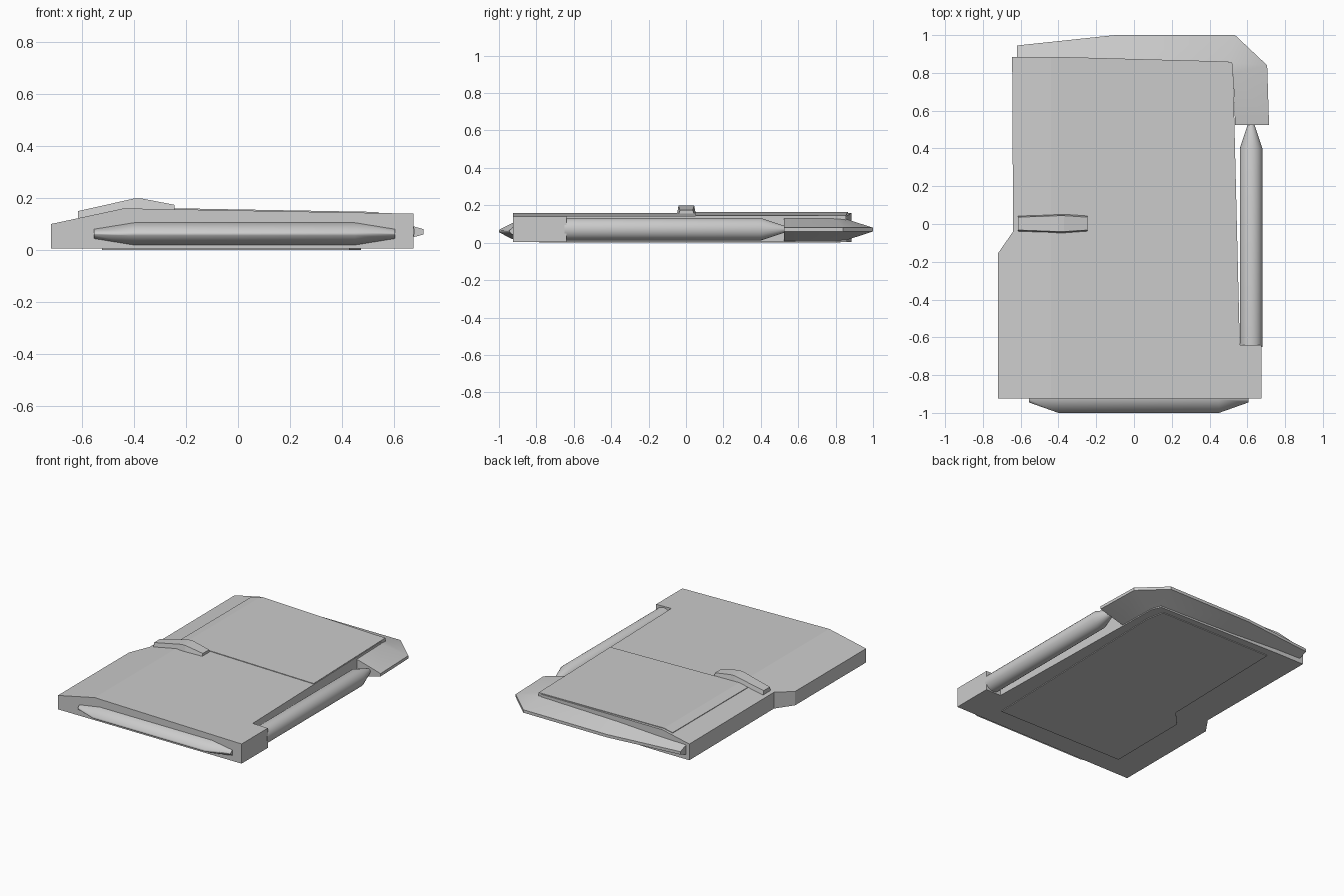
import bpy, bmesh, math

if "Cube" in bpy.data.objects:
    bpy.data.objects.remove(bpy.data.objects["Cube"])

RIDGE_X = -0.44


def finish(bm, name, smooth=None):
    bmesh.ops.recalc_face_normals(bm, faces=bm.faces[:])
    me = bpy.data.meshes.new(name)
    bm.to_mesh(me)
    bm.free()
    ob = bpy.data.objects.new(name, me)
    bpy.context.collection.objects.link(ob)
    if smooth:
        bpy.ops.object.select_all(action='DESELECT')
        ob.select_set(True)
        bpy.context.view_layer.objects.active = ob
        bpy.ops.object.shade_smooth_by_angle(angle=math.radians(smooth))
    return ob


def cover_height(x):
    # cover slopes down on both sides of the ridge
    if x < RIDGE_X:
        return 0.10 + (x + 0.72) / (RIDGE_X + 0.72) * 0.06
    return 0.16 - (x - RIDGE_X) / 1.11 * 0.02


def slab(name, outline, bottom, top, smooth=None):
    """Prism from a plan outline; bottom and top are functions of x."""
    bm = bmesh.new()
    bm.faces.new([bm.verts.new((x, y, 0)) for x, y in outline])
    bmesh.ops.bisect_plane(bm, geom=bm.verts[:] + bm.edges[:] + bm.faces[:],
                           plane_co=(RIDGE_X, 0, 0), plane_no=(1, 0, 0))
    base = bm.verts[:]
    ext = bmesh.ops.extrude_face_region(bm, geom=bm.faces[:], use_keep_orig=True)
    for v in ext['geom']:
        if isinstance(v, bmesh.types.BMVert):
            v.co.z = top(v.co.x)
    for v in base:
        v.co.z = bottom(v.co.x)
    return finish(bm, name, smooth)


def loft(name, rings, smooth=None):
    """Closed skin through equal-sized rings of points."""
    bm = bmesh.new()
    vs = [[bm.verts.new(p) for p in r] for r in rings]
    n = len(vs[0])
    for a, b in zip(vs, vs[1:]):
        for i in range(n):
            j = (i + 1) % n
            bm.faces.new((a[i], a[j], b[j], b[i]))
    bm.faces.new(vs[0])
    bm.faces.new(vs[-1])
    return finish(bm, name, smooth)


# main case with notched left side and pen recess on the right
slab("case_body",
     [(-0.72, -0.925), (0.675, -0.925), (0.675, -0.64), (0.56, -0.64),
      (0.525, 0.80), (0.50, 0.86), (-0.42, 0.885), (-0.645, 0.885),
      (-0.64, -0.04), (-0.72, -0.155)],
     lambda x: 0.005, cover_height)

# raised rear cover plate
slab("cover_plate",
     [(-0.505, 0.05), (0.54, 0.05), (0.52, 0.855), (-0.505, 0.867)],
     lambda x: cover_height(x) - 0.02, lambda x: cover_height(x) + 0.004)

# bottom panel
slab("bottom_panel",
     [(0.43, -0.785), (0.474, 0.70), (0.45, 0.82), (-0.40, 0.827),
      (-0.42, -0.09), (-0.52, -0.20), (-0.523, -0.775)],
     lambda x: 0.0, lambda x: 0.02)

# side cylinder with tapered tip
rings = []
for y, r in ((-0.65, 0.06), (0.40, 0.06), (0.525, 0.018)):
    rings.append([(0.62 + r * math.cos(2 * math.pi * k / 24), y,
                   0.072 + r * math.sin(2 * math.pi * k / 24)) for k in range(24)])
loft("side_cylinder", rings, 30)

# wedge-edged hook around the rear corner
inner = [(-0.62, 0.88), (-0.10, 0.87), (0.50, 0.855), (0.525, 0.80), (0.535, 0.525)]
outer = [(-0.62, 0.945), (-0.10, 1.0), (0.535, 1.0), (0.705, 0.84), (0.715, 0.525)]
thick = [0.035, 0.052, 0.057, 0.058, 0.06]
rings = []
for (ix, iy), (ox, oy), t in zip(inner, outer, thick):
    rings.append([(ix, iy, 0.07 + t), (ox, oy, 0.08), (ox, oy, 0.06), (ix, iy, 0.07 - t)])
loft("rear_hook", rings, 25)

# pointed bumper along the front face
rings = []
for x, h, d in ((-0.555, 0.018, 0.02), (-0.40, 0.043, 0.075),
                (0.45, 0.043, 0.075), (0.605, 0.018, 0.02)):
    rings.append([(x, -0.92, 0.062 + h), (x, -0.928, 0.062 + h),
                  (x, -0.925 - d, 0.062 + h * 0.15), (x, -0.925 - d, 0.062 - h * 0.15),
                  (x, -0.928, 0.062 - h), (x, -0.92, 0.062 - h)])
loft("front_bumper", rings, 60)

# peaked clip on the left of the cover
rings = []
for x, top, low, w in ((-0.615, 0.15, 0.115, 0.040), (-0.40, 0.198, 0.155, 0.048),
                       (-0.37, 0.198, 0.155, 0.048), (-0.245, 0.174, 0.15, 0.040)):
    rings.append([(x, -w, low), (x, -w + 0.008, top), (x, w - 0.004, top), (x, w + 0.004, low)])
loft("cover_clip", rings)
